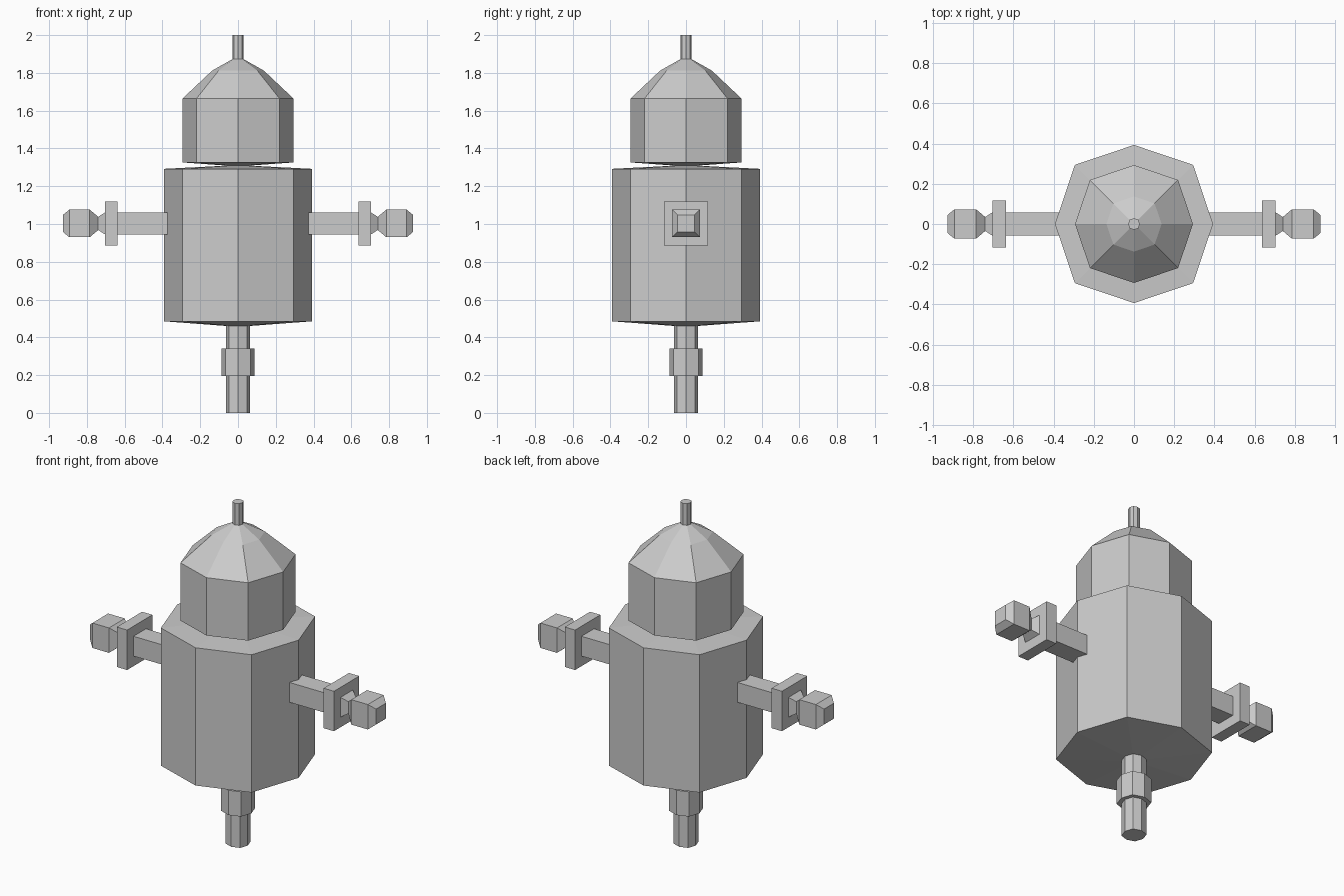
import bpy, bmesh

if "Cube" in bpy.data.objects:
    bpy.data.objects.remove(bpy.data.objects["Cube"])

# Cross-sections at unit size: slightly bulged octagon and square
D = 0.748
OCTAGON = [(1, 0), (D, D), (0, 1), (-D, D), (-1, 0), (-D, -D), (0, -1), (D, -D)]
SQUARE = [(1, 1), (-1, 1), (-1, -1), (1, -1)]


def loft(name, section, profile, along_x=False, height=1.0):
    """Stack scaled copies of a section; profile is (size, position along axis)."""
    bm = bmesh.new()
    rings = []
    for r, t in profile:
        ring = []
        for a, b in section:
            co = (t, a * r, height + b * r) if along_x else (a * r, b * r, t)
            ring.append(bm.verts.new(co))
        rings.append(ring)
    n = len(section)
    for lo, hi in zip(rings, rings[1:]):
        for i in range(n):
            j = (i + 1) % n
            bm.faces.new((lo[i], lo[j], hi[j], hi[i]))
    bm.faces.new(rings[0][::-1])
    bm.faces.new(rings[-1])
    bmesh.ops.recalc_face_normals(bm, faces=bm.faces)
    mesh = bpy.data.meshes.new(name)
    bm.to_mesh(mesh)
    bm.free()
    obj = bpy.data.objects.new(name, mesh)
    bpy.context.collection.objects.link(obj)
    return obj


# Bottom stem with its collar
loft("stem", OCTAGON, [(0.063, 0), (0.063, 0.195), (0.087, 0.195), (0.087, 0.34),
                       (0.063, 0.34), (0.063, 0.465)])

# Main drum with shallow conical ends
loft("body", OCTAGON, [(0.06, 0.46), (0.393, 0.485), (0.393, 1.292), (0.06, 1.309)])

# Head with two-step domed cap
loft("head", OCTAGON, [(0.06, 1.309), (0.293, 1.326), (0.293, 1.665),
                       (0.137, 1.812), (0.029, 1.873)])

# Antenna
loft("antenna", OCTAGON, [(0.029, 1.87), (0.029, 2.0)])

# Side arms: square bar, flange, pinched neck and bevelled grip, mirrored across x
arm = loft("arms", SQUARE, [(0.058, 0.35), (0.058, 0.637), (0.117, 0.637), (0.117, 0.704),
                            (0.058, 0.704), (0.035, 0.74), (0.073, 0.785),
                            (0.073, 0.893), (0.045, 0.927)], along_x=True, height=1.003)
mirror = arm.modifiers.new("mirror", 'MIRROR')
mirror.use_axis = (True, False, False)
mirror.use_mirror_merge = False
